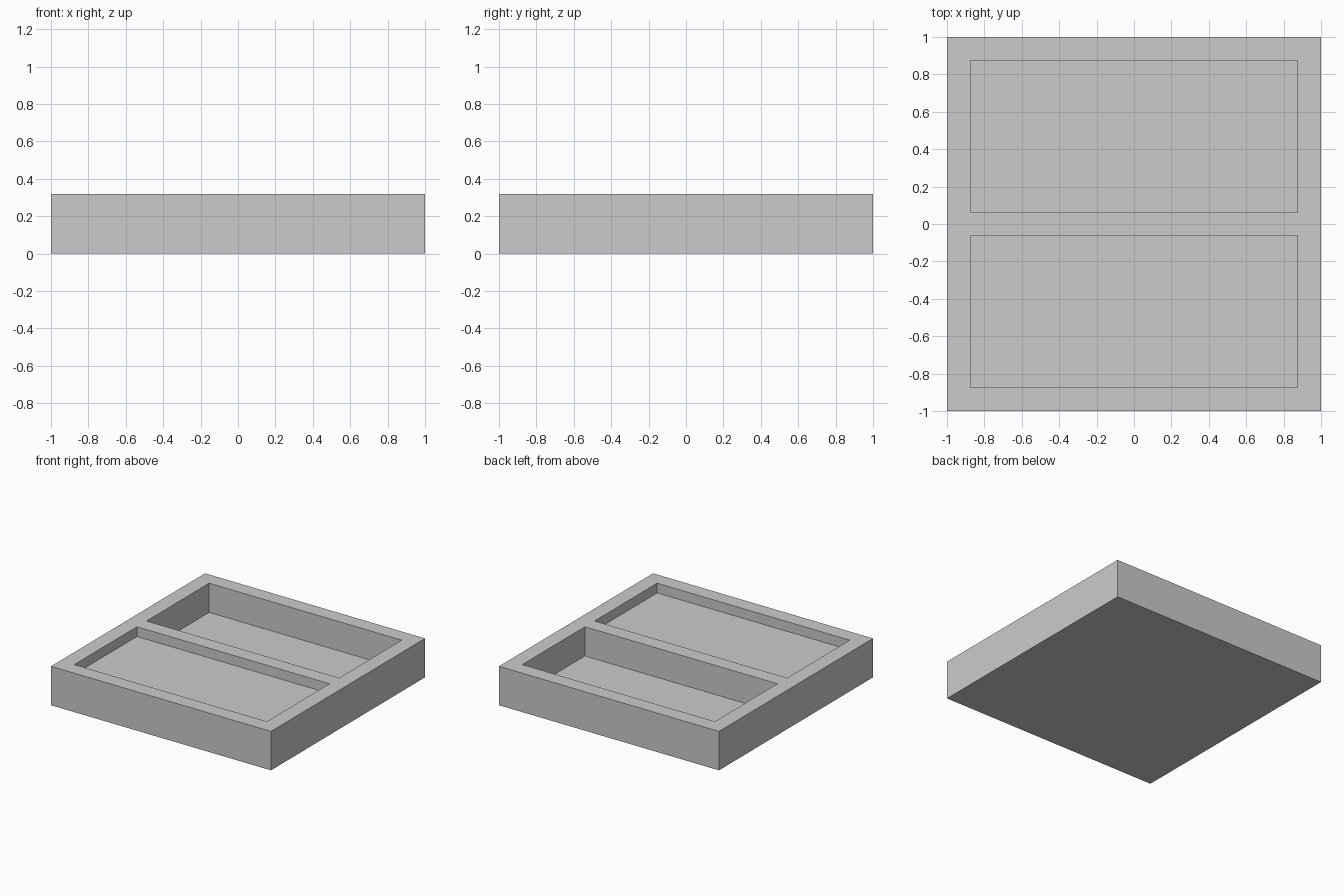
import bpy

default_cube = bpy.data.objects.get("Cube")
if default_cube:
    bpy.data.objects.remove(default_cube, do_unlink=True)

HEIGHT = 0.32
WALL = 0.125
SHALLOW, DEEP = 0.08, 0.24


def make_material(name, rgb):
    mat = bpy.data.materials.new(name)
    mat.use_nodes = True
    colour = (*rgb, 1.0)
    mat.diffuse_color = colour
    for node in mat.node_tree.nodes:
        if node.type == "BSDF_PRINCIPLED":
            node.inputs["Base Color"].default_value = colour
    return mat


def box(name, low, high):
    centre = [(a + b) / 2 for a, b in zip(low, high)]
    bpy.ops.mesh.primitive_cube_add(size=1, location=centre)
    obj = bpy.context.object
    obj.name = name
    obj.scale = [b - a for a, b in zip(low, high)]
    bpy.ops.object.transform_apply(location=True, rotation=False, scale=True)
    return obj


# Solid square tray block
tray = box("tray", (-1, -1, 0), (1, 1, HEIGHT))
tray.data.materials.append(make_material("plain grey", (0.6, 0.6, 0.6)))


# Cut one rectangular pocket down from the top face
def cut_pocket(name, y_low, y_high, depth):
    inner = 1 - WALL
    cutter = box(name, (-inner, y_low, HEIGHT - depth), (inner, y_high, HEIGHT + WALL))
    cutter.hide_render = True
    cut = tray.modifiers.new(name, "BOOLEAN")
    cut.operation = "DIFFERENCE"
    cut.solver = "EXACT"
    cut.object = cutter
    bpy.context.view_layer.objects.active = tray
    bpy.ops.object.modifier_apply(modifier=cut.name)
    bpy.data.objects.remove(cutter, do_unlink=True)


# Shallow pocket at the front, deep pocket at the back, divider between
cut_pocket("front_pocket", WALL - 1, -WALL / 2, SHALLOW)
cut_pocket("back_pocket", WALL / 2, 1 - WALL, DEEP)

# Every face wears the same grey
for face in tray.data.polygons:
    face.material_index = 0
